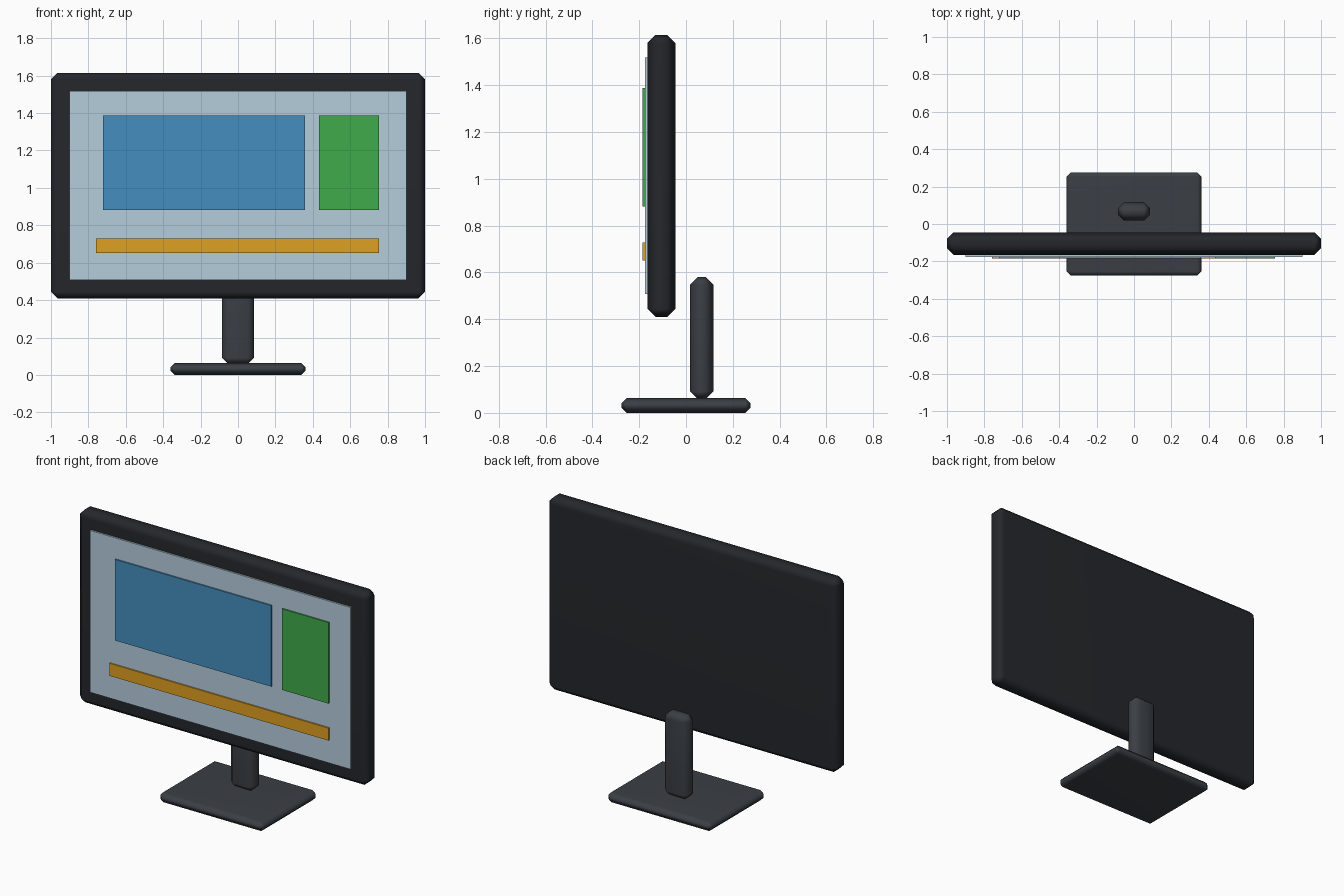
import bpy, bmesh
from mathutils import Matrix, Vector

if "Cube" in bpy.data.objects:
    bpy.data.objects.remove(bpy.data.objects["Cube"])


def material(name, rgb):
    m = bpy.data.materials.new(name)
    m.diffuse_color = (*rgb, 1)
    m.use_nodes = True
    m.node_tree.nodes["Principled BSDF"].inputs["Base Color"].default_value = m.diffuse_color
    return m


def box(name, x, y, z, mat, chamfer=0):
    """Box from (min, max) ranges, with optional chamfered edges."""
    lo, hi = Vector((x[0], y[0], z[0])), Vector((x[1], y[1], z[1]))
    bm = bmesh.new()
    bmesh.ops.create_cube(bm, size=1, matrix=Matrix.Translation((lo + hi) / 2)
                          @ Matrix.Diagonal((*(hi - lo), 1)))
    if chamfer:
        bmesh.ops.bevel(bm, geom=bm.edges[:], offset=chamfer, segments=1,
                        affect='EDGES', profile=0.5)
        for f in bm.faces:
            f.smooth = True
    me = bpy.data.meshes.new(name)
    bm.to_mesh(me)
    bm.free()
    me.materials.append(mat)
    ob = bpy.data.objects.new(name, me)
    bpy.context.collection.objects.link(ob)
    if chamfer:
        # keep the big faces flat, blend only across the chamfers
        ob.modifiers.new("weighted_normals", 'WEIGHTED_NORMAL')
    return ob


black = material("housing_black", (0.018, 0.02, 0.024))
grey = material("stand_grey", (0.043, 0.05, 0.06))
pale = material("screen_pale_blue", (0.46, 0.61, 0.72))
blue = material("panel_blue", (0.06, 0.27, 0.52))
green = material("panel_green", (0.05, 0.40, 0.07))
orange = material("panel_orange", (0.74, 0.35, 0.015))

# Stand
box("base", (-0.36, 0.36), (-0.275, 0.275), (0, 0.063), grey, 0.022)
box("stem", (-0.085, 0.085), (0.018, 0.118), (0.06, 0.58), grey, 0.032)

# Display body
box("housing", (-1, 1), (-0.165, -0.045), (0.41, 1.615), black, 0.035)
box("screen", (-0.9, 0.9), (-0.176, -0.16), (0.507, 1.518), pale)

# Raised blocks on the screen
PANEL_Y = (-0.185, -0.17)
box("large_panel", (-0.722, 0.359), PANEL_Y, (0.882, 1.388), blue)
box("side_panel", (0.432, 0.755), PANEL_Y, (0.882, 1.388), green)
box("bottom_bar", (-0.76, 0.755), PANEL_Y, (0.651, 0.729), orange)
